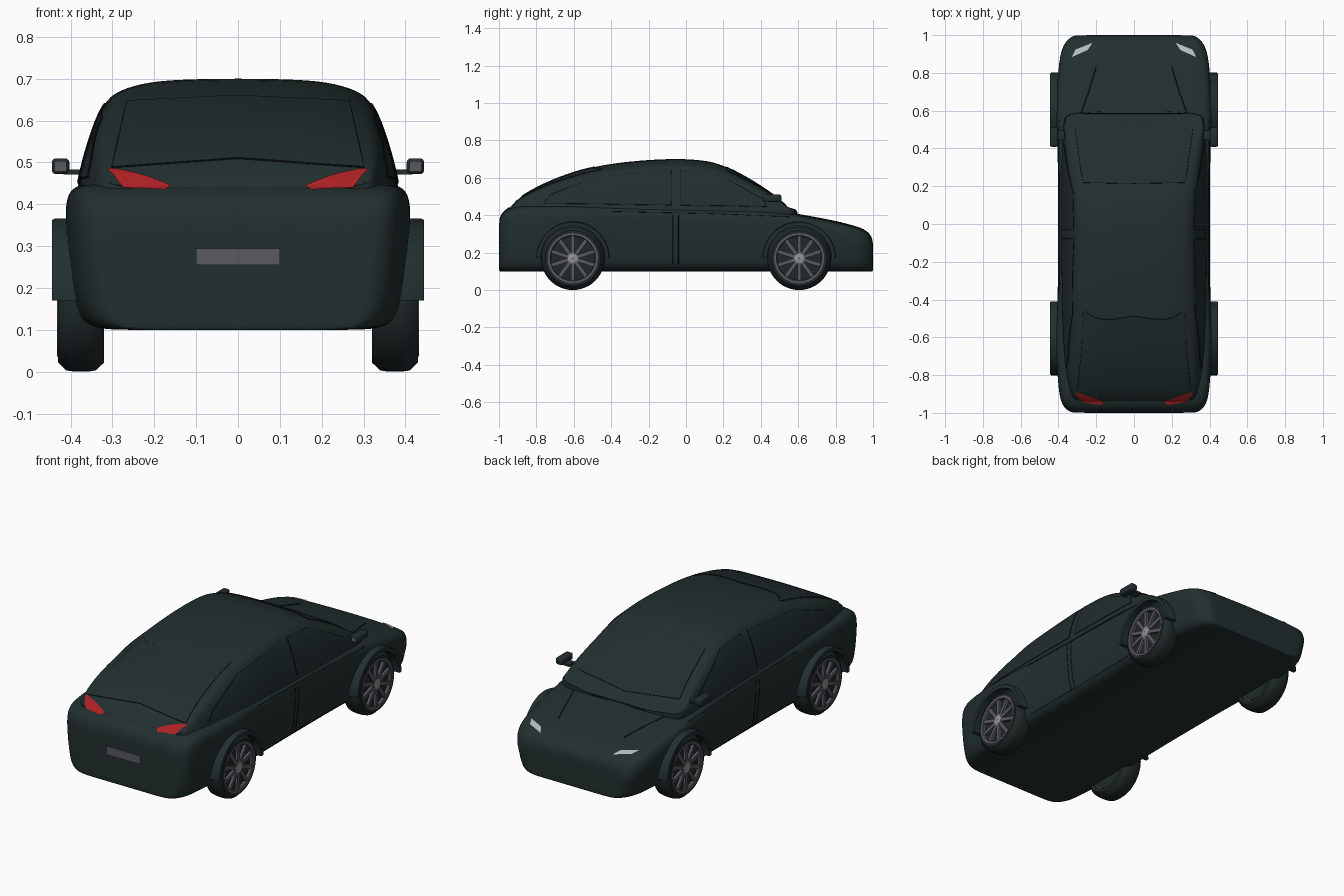
import bpy, bmesh, math
from mathutils import Vector
from mathutils.bvhtree import BVHTree

if "Cube" in bpy.data.objects:
    bpy.data.objects.remove(bpy.data.objects["Cube"])


def material(name, *rgb, rough=0.5):
    m = bpy.data.materials.new(name)
    m.use_nodes = True
    m.diffuse_color = (*rgb, 1)
    m.roughness = rough
    bsdf = m.node_tree.nodes["Principled BSDF"]
    bsdf.inputs["Base Color"].default_value = (*rgb, 1)
    return m


PAINT = material("dark green paint", 0.016, 0.028, 0.028)
GLASS = material("dark glass", 0.015, 0.026, 0.027)
RUBBER = material("tyre rubber", 0.014, 0.022, 0.022)
SEAM = material("seam black", 0.005, 0.008, 0.008)
METAL = material("rim grey", 0.10, 0.10, 0.115)
HUB = material("hub silver", 0.30, 0.30, 0.31)
RED = material("tail light red", 0.42, 0.015, 0.018)
LAMP = material("headlight white", 0.48, 0.50, 0.50)


def finish(bm, name, mat, mirror=False, subsurf=0, recalc=True, angle=35):
    if recalc:
        bmesh.ops.recalc_face_normals(bm, faces=bm.faces)
    mesh = bpy.data.meshes.new(name)
    bm.to_mesh(mesh)
    bm.free()
    mesh.materials.append(mat)
    ob = bpy.data.objects.new(name, mesh)
    bpy.context.collection.objects.link(ob)
    if subsurf:
        mod = ob.modifiers.new("Smooth", "SUBSURF")
        mod.levels = mod.render_levels = subsurf
    if mirror:
        ob.modifiers.new("Mirror", "MIRROR")
    bpy.ops.object.select_all(action="DESELECT")
    ob.select_set(True)
    bpy.context.view_layer.objects.active = ob
    bpy.ops.object.shade_smooth_by_angle(angle=math.radians(angle))
    return ob


def skin(bm, rings, closed=False):
    """Join rings of points with quads; cap the ends unless closed."""
    rows = [[bm.verts.new(p) for p in r] for r in rings]
    pairs = list(zip(rows, rows[1:])) + ([(rows[-1], rows[0])] if closed else [])
    for a, b in pairs:
        for i in range(len(a)):
            j = (i + 1) % len(a)
            bm.faces.new((a[i], a[j], b[j], b[i]))
    if not closed:
        bm.faces.new(rows[0])
        bm.faces.new(rows[-1])


def loft(name, stations, half_section):
    """Skin symmetric sections placed along y."""
    rings = []
    for y, *args in stations:
        half = half_section(*args)
        ring = half + [(-x, z) for x, z in half[-2:0:-1]]
        rings.append([(x, y, z) for x, z in ring])
    bm = bmesh.new()
    skin(bm, rings)
    return finish(bm, name, PAINT, subsurf=2, angle=60)


# Lower body: y, half width, height of the upper edge
def body_section(w, top):
    mid = 0.1 + (top - 0.1) * 0.62
    return [(0, 0.1), (w * 0.55, 0.1), (w * 0.84, 0.1), (w * 0.93, 0.125),
            (w * 0.97, 0.19), (w, mid), (w * 1.005, top - 0.045),
            (w * 0.97, top - 0.008), (w * 0.86, top + 0.002),
            (w * 0.45, top + 0.006), (0, top + 0.008)]


body = loft("body", [
    (-1.0, 0.31, 0.34), (-0.997, 0.335, 0.385), (-0.97, 0.375, 0.425),
    (-0.91, 0.395, 0.447), (-0.8, 0.405, 0.45), (-0.6, 0.415, 0.45),
    (-0.4, 0.402, 0.445), (0, 0.40, 0.44), (0.35, 0.402, 0.43),
    (0.5, 0.41, 0.415), (0.62, 0.413, 0.397), (0.8, 0.402, 0.362),
    (0.92, 0.388, 0.333), (0.975, 0.355, 0.305), (0.997, 0.32, 0.27),
    (1.0, 0.30, 0.235)], body_section)


# Cabin: y, half width at the belt, roof height
def cabin_section(w, top):
    rise = max(top - 0.43, 0.01)
    s = min(1, rise / 0.2)
    edge = w - 0.24 * rise
    return [(0, 0.36), (w, 0.36), (w, 0.43), (w - 0.1 * rise, 0.43 + rise * 0.4),
            (edge, 0.43 + rise * 0.8), (edge - 0.04 * s, top - 0.025 * s),
            (edge - 0.11 * s, top - 0.006 * s), (edge * 0.4, top), (0, top + 0.002)]


cabin = loft("cabin", [
    (-0.95, 0.31, 0.43), (-0.91, 0.33, 0.475), (-0.86, 0.35, 0.513),
    (-0.75, 0.37, 0.572), (-0.6, 0.38, 0.63), (-0.45, 0.385, 0.668),
    (-0.25, 0.387, 0.692), (-0.05, 0.388, 0.702), (0.1, 0.388, 0.693),
    (0.2, 0.387, 0.668), (0.35, 0.385, 0.586), (0.47, 0.38, 0.508),
    (0.55, 0.37, 0.437), (0.6, 0.36, 0.395)], cabin_section)

# Panels and seams are laid on the outer surface by casting rays
deps = bpy.context.evaluated_depsgraph_get()
TREES = [BVHTree.FromObject(o, deps) for o in (body, cabin)]
RAYS = {"side": lambda a, b: ((2, a, b), (-1, 0, 0)),
        "rear": lambda a, b: ((a, -2, b), (0, 1, 0)),
        "top": lambda a, b: ((a, b, 2), (0, 0, -1))}


def on_surface(view, a, b, lift):
    origin, d = (Vector(v) for v in RAYS[view](a, b))
    hits = [t.ray_cast(origin, d) for t in TREES]
    loc, normal = min((h for h in hits if h[0]),
                      key=lambda h: h[3])[:2]
    return loc + normal * lift


def along(points, steps):
    """Evenly subdivide each leg of a 2D path."""
    out = [Vector(points[0])]
    for p, q in zip(points, points[1:]):
        out += [Vector(p).lerp(Vector(q), k / steps) for k in range(1, steps + 1)]
    return out


def panel(name, view, low, high, mat, mirror=False, lift=0.004, rows=8):
    bm = bmesh.new()
    low, high = along(low, 8), along(high, 8)
    grid = [[bm.verts.new(on_surface(view, *a.lerp(b, r / rows), lift))
             for a, b in zip(low, high)] for r in range(rows + 1)]
    ray = Vector(RAYS[view](0, 0)[1])
    for g, h in zip(grid, grid[1:]):
        for i in range(len(g) - 1):
            f = bm.faces.new((g[i], g[i + 1], h[i + 1], h[i]))
            f.normal_update()
            if f.normal.dot(ray) > 0:
                f.normal_flip()
    return finish(bm, name, mat, mirror, recalc=False)


def seam(name, view, points, mirror=False, width=0.0025):
    path = [on_surface(view, *p, 0.001) for p in along(points, 8)]
    u = Vector(RAYS[view](0, 0)[1])
    rings = []
    for i, p in enumerate(path):
        t = (path[min(i + 1, len(path) - 1)] - path[max(i - 1, 0)]).normalized()
        side = t.cross(u).normalized()
        out = side.cross(t)
        rings.append([p + width * (side * math.cos(a) + out * math.sin(a))
                      for a in (k * math.tau / 6 for k in range(6))])
    bm = bmesh.new()
    skin(bm, rings)
    return finish(bm, name, SEAM, mirror)


def glazing(name, view, low, high, mirror=False):
    panel(name, view, low, high, GLASS, mirror)
    seam(name + "_trim", view, low + high[::-1] + low[:1], mirror)


# Windows
glazing("rear_door_window", "side", [(-0.76, 0.465), (-0.5, 0.462), (-0.08, 0.455)],
        [(-0.72, 0.51), (-0.48, 0.605), (-0.08, 0.64)], True)
glazing("front_door_window", "side", [(-0.03, 0.455), (0.2, 0.452), (0.43, 0.447)],
        [(-0.03, 0.64), (0.16, 0.625), (0.41, 0.485)], True)
glazing("rear_window", "rear", [(-0.30, 0.488), (0, 0.51), (0.30, 0.488)],
        [(-0.265, 0.645), (0, 0.658), (0.265, 0.645)])
glazing("windshield", "top", [(-0.31, 0.5), (0, 0.535), (0.31, 0.5)],
        [(-0.27, 0.22), (0, 0.215), (0.27, 0.22)])

# Body seams
seam("hood_rear_seam", "top", [(-0.27, 0.585), (0.27, 0.585)])
seam("hood_crease", "top", [(0.28, 0.585), (0.24, 0.70), (0.20, 0.83)], True)
seam("belt_crease", "side", [(-0.40, 0.42), (0.1, 0.41), (0.55, 0.392)], True, 0.0018)
seam("sill_seam", "side", [(-0.4, 0.135), (0.4, 0.135)], True, 0.0018)
for n, y in (("front", -0.04), ("rear", -0.07)):
    seam(n + "_door_seam", "side", [(y, 0.14), (y, 0.40)], True, 0.0015)

# Lights and rear plate
panel("tail_light", "top", [(0.175, -0.957), (0.275, -0.942), (0.31, -0.894)],
      [(0.16, -0.937), (0.23, -0.912), (0.305, -0.89)], RED, True)
panel("headlight", "top", [(0.22, 0.957), (0.31, 0.922)],
      [(0.245, 0.92), (0.33, 0.882)], LAMP, True)
panel("rear_plate", "rear", [(-0.1, 0.255), (0.1, 0.255)],
      [(-0.1, 0.295), (0.1, 0.295)], METAL)


def box(bm, center, size, bevel=0.0):
    verts = bmesh.ops.create_cube(bm, size=1)["verts"]
    for v in verts:
        v.co = Vector(center) + Vector(a * b for a, b in zip(v.co, size))
    if bevel:
        edges = list({e for v in verts for e in v.link_edges})
        bmesh.ops.bevel(bm, geom=edges, offset=bevel, segments=3, affect="EDGES", profile=0.5)
    return verts


# Door mirrors
bm = bmesh.new()
box(bm, (0.424, 0.46, 0.491), (0.042, 0.10, 0.038), 0.01)
box(bm, (0.392, 0.47, 0.477), (0.05, 0.05, 0.012))
finish(bm, "door_mirror", PAINT, True)
bm = bmesh.new()
box(bm, (0.424, 0.409, 0.491), (0.028, 0.004, 0.025))
finish(bm, "mirror_glass", METAL, True)


def revolve(name, profile, y, mat, start=0.0, sweep=math.tau, steps=48):
    """Turn an (x, radius) profile around a wheel axle."""
    full = sweep > 6
    rings = []
    for k in range(steps if full else steps + 1):
        a = start + sweep * k / steps
        rings.append([(x, y + r * math.cos(a), 0.17 + r * math.sin(a)) for x, r in profile])
    bm = bmesh.new()
    skin(bm, rings, full)
    return finish(bm, name, mat, True)


# Wheels with arches
for end, y in (("rear", -0.605), ("front", 0.605)):
    revolve(end + "_arch", [(0.33, 0.173), (0.445, 0.173), (0.445, 0.192), (0.438, 0.196),
                            (0.33, 0.196)], y, PAINT, sweep=math.pi)
    revolve(end + "_tyre", [(0.32, 0.13), (0.32, 0.148), (0.34, 0.167), (0.36, 0.17),
                            (0.39, 0.17), (0.41, 0.167), (0.43, 0.148), (0.43, 0.13)], y, RUBBER)
    revolve(end + "_rim", [(0.33, 0.118), (0.428, 0.118), (0.432, 0.122), (0.432, 0.134),
                           (0.33, 0.134)], y, METAL)
    revolve(end + "_wheel_back", [(0.325, 0.002), (0.325, 0.125), (0.415, 0.125),
                                  (0.415, 0.002)], y, RUBBER)
    revolve(end + "_hub", [(0.41, 0.002), (0.41, 0.028), (0.43, 0.026), (0.433, 0.002)], y, HUB)
    bm = bmesh.new()
    for k in range(10):
        a = k * math.tau / 10
        verts = box(bm, (0.422, 0, 0.072), (0.014, 0.02, 0.1))
        for v in verts:
            py, pz = v.co.y, v.co.z
            v.co.y = y + py * math.cos(a) - pz * math.sin(a)
            v.co.z = 0.17 + py * math.sin(a) + pz * math.cos(a)
    finish(bm, end + "_spokes", METAL, True)
